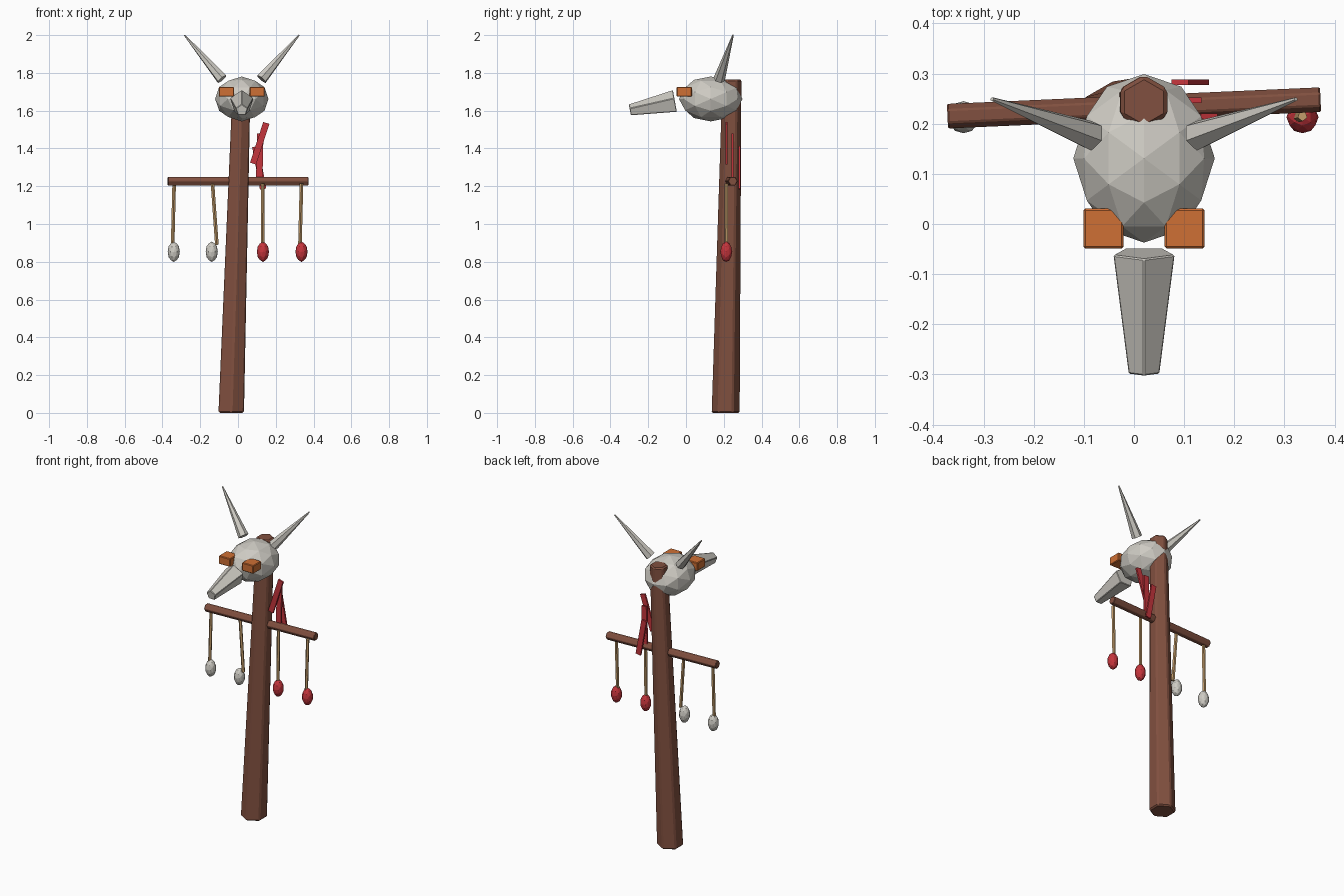
import bpy, bmesh, math
from mathutils import Vector, Matrix

if "Cube" in bpy.data.objects:
    bpy.data.objects.remove(bpy.data.objects["Cube"])


def material(name, rgb):
    m = bpy.data.materials.new(name)
    m.diffuse_color = (*rgb, 1)
    m.use_nodes = True
    m.node_tree.nodes["Principled BSDF"].inputs["Base Color"].default_value = m.diffuse_color
    return m


WOOD = material("brown wood", (0.22, 0.08, 0.05))
BONE = material("bone", (0.62, 0.60, 0.55))
RED = material("red", (0.56, 0.035, 0.045))
ORANGE = material("orange", (0.62, 0.16, 0.035))
CORD = material("tan cord", (0.55, 0.34, 0.15))


def finish(name, bm, mat, bevel=0):
    bmesh.ops.recalc_face_normals(bm, faces=bm.faces)
    me = bpy.data.meshes.new(name)
    bm.to_mesh(me)
    bm.free()
    me.materials.append(mat)
    ob = bpy.data.objects.new(name, me)
    bpy.context.collection.objects.link(ob)
    if bevel:
        mod = ob.modifiers.new("bevel", 'BEVEL')
        mod.width, mod.segments = bevel, 1
    return ob


def rod(name, a, b, r1, r2, sides, mat, side=(1, 0, 0), turn=90, level=False, bevel=0):
    """Tapered prism from a to b; level keeps its end caps horizontal."""
    a, b = Vector(a), Vector(b)
    axis = Vector((0, 0, 1)) if level else (b - a).normalized()
    u = Vector(side)
    u = (u - axis * u.dot(axis)).normalized()
    v = axis.cross(u)
    bm = bmesh.new()
    rings = []
    for p, r in ((a, r1), (b, r2)):
        rings.append([bm.verts.new(p + r * (u * math.cos(t) + v * math.sin(t)))
                      for t in (math.radians(turn) + math.tau * i / sides for i in range(sides))])
    for ring in rings:
        bm.faces.new(ring)
    for i in range(sides):
        j = (i + 1) % sides
        bm.faces.new((rings[0][i], rings[0][j], rings[1][j], rings[1][i]))
    return finish(name, bm, mat, bevel)


def ball(name, center, scale, mat):
    """Low-poly icosphere turned so that its edge midpoints lie on the axes."""
    bm = bmesh.new()
    bmesh.ops.create_icosphere(bm, subdivisions=2, radius=1)
    rot = Matrix.Rotation(math.pi / 2, 4, 'Z') @ Matrix.Rotation(-math.radians(31.717), 4, 'Y')
    bm.transform(Matrix.Translation(center) @ Matrix.Diagonal((*scale, 1)) @ rot)
    return finish(name, bm, mat)


def box(name, center, size, mat, roll=0, bevel=0):
    bm = bmesh.new()
    bmesh.ops.create_cube(bm, size=1)
    bm.transform(Matrix.Translation(center) @ Matrix.Rotation(roll, 4, 'Y')
                 @ Matrix.Diagonal((*size, 1)))
    return finish(name, bm, mat, bevel)


# Leaning post and crossbar
rod("post", (-0.036, 0.21, 0), (0.02, 0.243, 1.765), 0.078, 0.054, 6, WOOD, level=True, bevel=0.008)
rod("crossbar", (-0.372, 0.215, 1.227), (0.372, 0.248, 1.227), 0.026, 0.026, 6, WOOD,
    side=(0, 1, 0), turn=0, bevel=0.003)

# Skull with snout, eyes and horns
CX = 0.02
ball("skull", (CX, 0.131, 1.662), (0.141, 0.168, 0.119), BONE)
rod("snout", (CX, -0.058, 1.646), (CX, -0.297, 1.602), 0.065, 0.033, 5, BONE, turn=90, bevel=0.003)
for s, word in ((-1, "left"), (1, "right")):
    box(word + "_eye", (CX + s * 0.081, -0.009, 1.70), (0.08, 0.08, 0.052), ORANGE, bevel=0.004)
    rod(word + "_horn", (CX + s * 0.105, 0.176, 1.767), (CX + s * 0.303, 0.249, 2.0),
        0.031, 0.004, 6, BONE, side=(s, 0, 0))

# Hanging cords with weights
for i, (top, low, x, mat) in enumerate(((-0.338, -0.346, -0.34, BONE), (-0.135, -0.112, -0.139, BONE),
                                        (0.132, 0.13, 0.132, RED), (0.336, 0.328, 0.336, RED))):
    rod(f"cord_{i + 1}", (top, 0.215, 1.215), (low, 0.213, 0.89), 0.01, 0.01, 5, CORD)
    ball(f"weight_{i + 1}", (x, 0.213, 0.853), (0.032, 0.032, 0.054), mat)

# Red cloth strips beside the post
for i, (y, x1, z1, x2, z2) in enumerate(((0.215, 0.08, 1.32, 0.15, 1.535),
                                         (0.247, 0.112, 1.215, 0.118, 1.48),
                                         (0.283, 0.133, 1.185, 0.092, 1.41))):
    length = math.hypot(x2 - x1, z2 - z1)
    box(f"cloth_strip_{i + 1}", ((x1 + x2) / 2, y, (z1 + z2) / 2), (0.034, 0.011, length), RED,
        roll=math.atan2(x2 - x1, z2 - z1))
